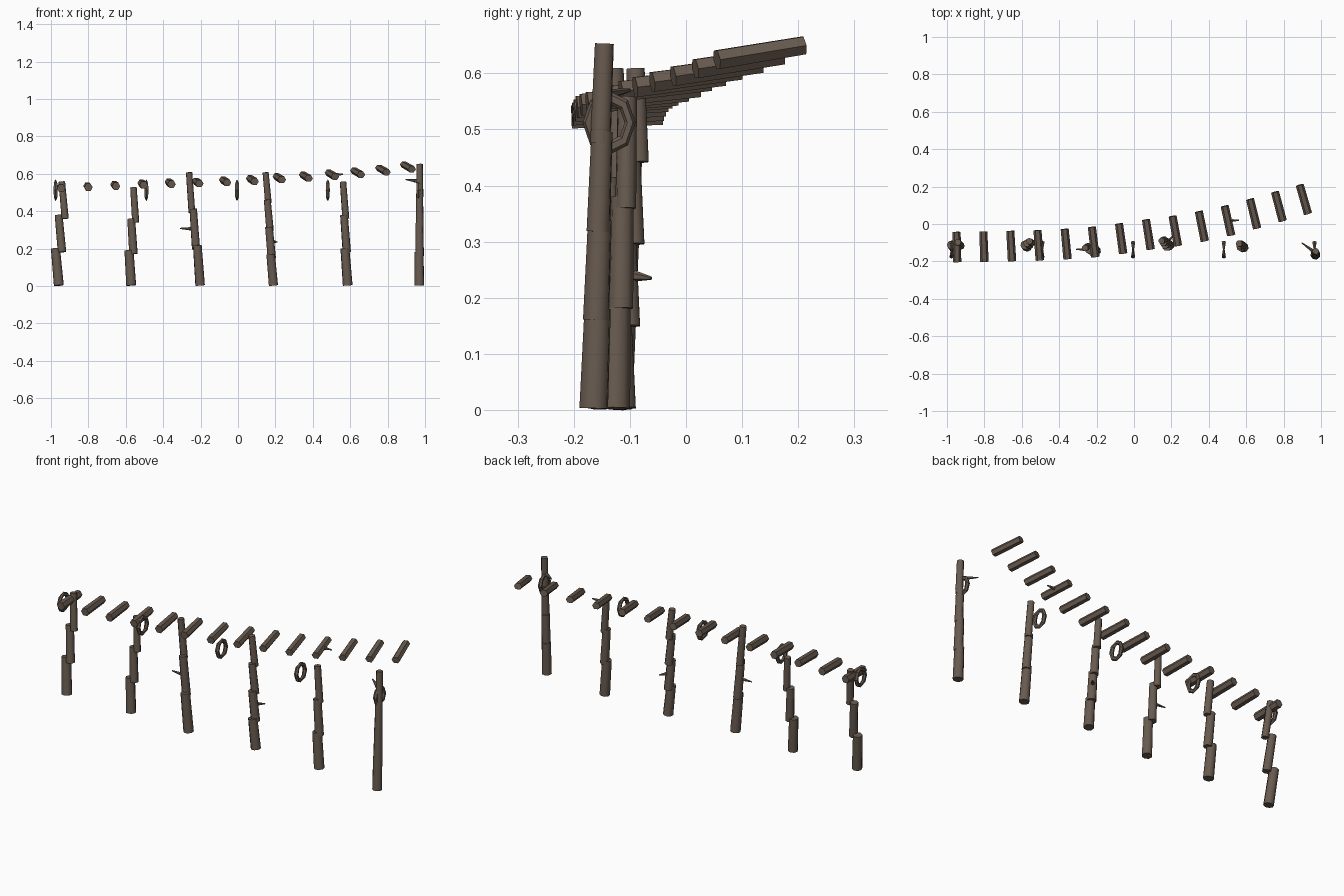
import bpy
import math
from mathutils import Vector

cube = bpy.data.objects.get("Cube")
if cube:
    bpy.data.objects.remove(cube, do_unlink=True)

wood = bpy.data.materials.new("weathered_wood")
wood.use_nodes = True
color = (0.14, 0.105, 0.08, 1)
wood.diffuse_color = color
shader = wood.node_tree.nodes["Principled BSDF"]
shader.inputs["Base Color"].default_value = color
shader.inputs["Roughness"].default_value = 0.9


def finish(name, angle):
    obj = bpy.context.object
    obj.name = name
    obj.data.materials.append(wood)
    bpy.ops.object.shade_smooth_by_angle(angle=math.radians(angle))
    return obj


def beam(name, start, end, r_start, r_end, sides, up='Y'):
    """Tapered round timber running between two points."""
    start, end = Vector(start), Vector(end)
    axis = end - start
    bpy.ops.mesh.primitive_cone_add(
        vertices=sides, radius1=r_start, radius2=r_end, depth=axis.length,
        location=(start + end) / 2,
        rotation=axis.to_track_quat('Z', up).to_euler())
    return finish(name, 50)


# Posts: stacked, staggered timber pieces
# foot x, foot y, height, x step, y step, x lean, y lean, pieces
posts = [
    (-0.967, -0.122, 0.56, 0.017, 0.007, -0.018, 0.02, 3),
    (-0.577, -0.117, 0.53, 0.012, 0.01, -0.012, 0.01, 3),
    (-0.21, -0.148, 0.61, -0.022, 0.012, -0.015, -0.008, 3),
    (0.182, -0.117, 0.61, -0.009, 0.01, -0.015, -0.006, 4),
    (0.579, -0.124, 0.56, -0.005, 0.009, -0.015, 0.003, 3),
    (0.969, -0.161, 0.655, 0.001, 0.004, -0.002, 0.007, 4),
]
overlap = 0.02
for p, (x, y, height, dx, dy, lean_x, lean_y, count) in enumerate(posts, 1):
    length = (height - 0.005 + overlap * (count - 1)) / count
    for i in range(count):
        t = i / (count - 1)
        z = 0.003 + i * (length - overlap)
        radius = 0.0265 - 0.0075 * t
        cx, cy = x + i * dx, y + i * dy
        beam(f"post_{p}_piece_{i + 1}",
             (cx - lean_x / 2, cy - lean_y / 2, z),
             (cx + lean_x / 2, cy + lean_y / 2, z + length),
             radius, radius * 0.92, 8)

# Cross logs: a row that rises, turns and tilts along its length
log_count = 14
log_y = [-0.123, -0.121, -0.118, -0.114, -0.107, -0.096, -0.078,
         -0.056, -0.037, -0.012, 0.018, 0.055, 0.094, 0.132]
log_z = [0.525, 0.531, 0.538, 0.545, 0.55, 0.554, 0.56,
         0.567, 0.577, 0.585, 0.595, 0.606, 0.62, 0.637]
for i in range(log_count):
    t = i / (log_count - 1)
    yaw = math.radians(1 + 15 * t)
    tilt = math.radians(2 + 7 * t)
    half = Vector((-math.sin(yaw) * math.cos(tilt),
                   math.cos(yaw) * math.cos(tilt), math.sin(tilt))) * 0.081
    x = -0.947 + 1.855 * t + 0.026 * math.sin(math.pi * t ** 1.5)
    centre = Vector((x, log_y[i], log_z[i]))
    log = beam(f"cross_log_{i + 1}", centre - half, centre + half,
               0.0225, 0.0215, 6, up='X')
    log.scale.x = 1.05 - 0.2 * t

# Hanging rings, evenly spaced along the row, thinnest at top and bottom
for i in range(5):
    bpy.ops.mesh.primitive_torus_add(
        major_segments=8, minor_segments=6,
        major_radius=0.045, minor_radius=0.012,
        location=(-0.975 + 0.485 * i, -0.137, 0.512),
        rotation=(0, math.pi / 2, 0))
    ring = finish(f"ring_{i + 1}", 35)
    for v in ring.data.vertices:
        v.co.z *= 0.45 + 0.6 * min(1, abs(v.co.y) / 0.045)
    ring.scale = (1, 0.83, 1)

# Broken branch stubs
stubs = [
    ((-0.225, -0.14, 0.305), (-0.31, -0.135, 0.308)),
    ((0.175, -0.1, 0.24), (0.21, -0.062, 0.235)),
    ((0.968, -0.152, 0.56), (0.896, -0.1, 0.57)),
    ((0.5, 0.018, 0.595), (0.562, 0.02, 0.597)),
]
for i, (root, tip) in enumerate(stubs, 1):
    beam(f"branch_stub_{i}", root, tip, 0.012, 0.003, 6)
